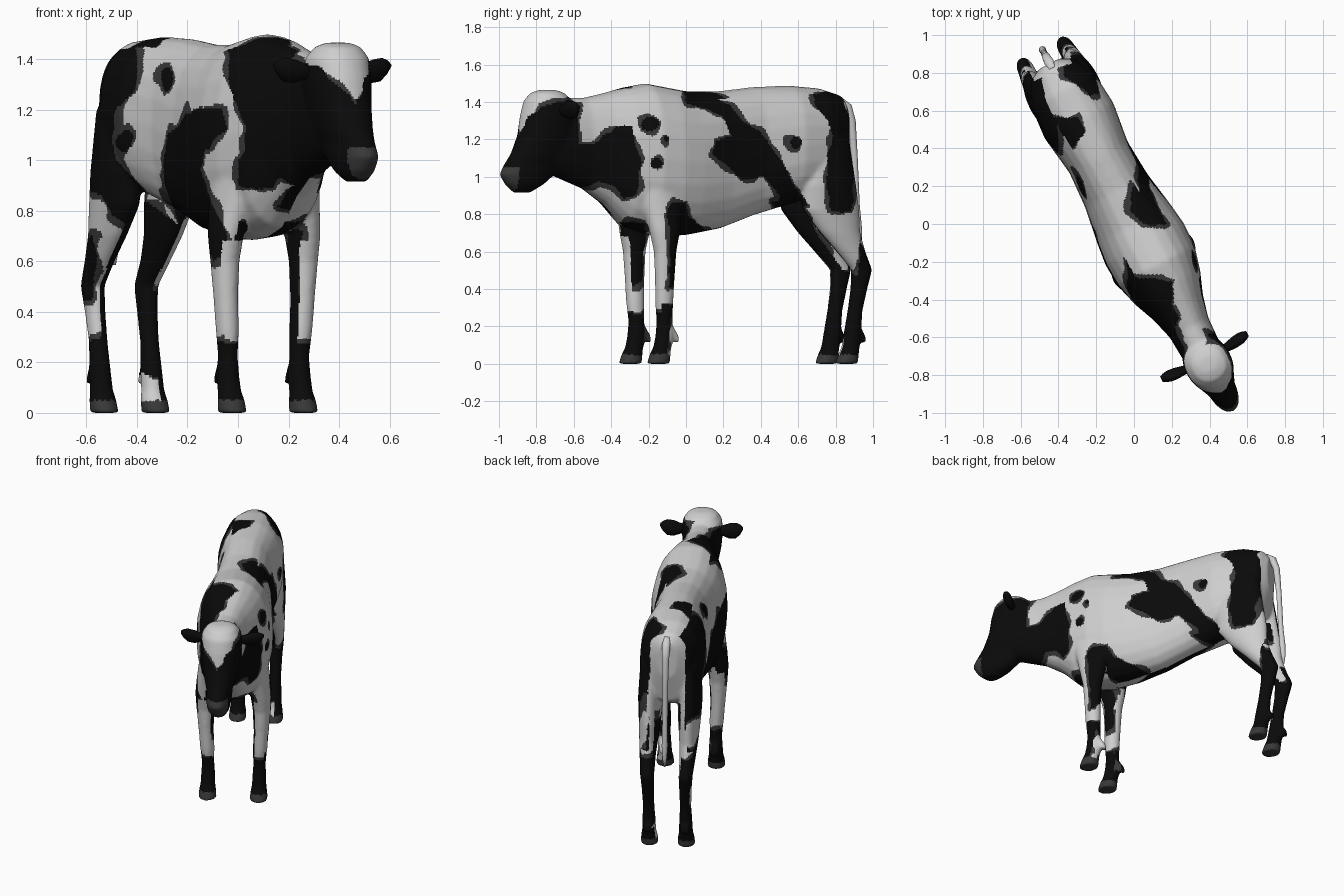
import bpy, bmesh, math
from mathutils import Vector, Matrix, noise

TURN = Matrix.Rotation(math.radians(28), 4, 'Z')   # the animal stands diagonally
SIDE = TURN.to_3x3() @ Vector((1, 0, 0))           # towards its left flank
AHEAD = TURN.to_3x3() @ Vector((0, -1, 0))         # towards its nose
SEG = 24


def material(name, v):
    m = bpy.data.materials.new(name)
    m.diffuse_color = (v, v, v, 1)
    return m


WHITE = material("white_coat", 0.62)
BLACK = material("black_coat", 0.003)
GREY = material("dark_grey_fringe", 0.04)


def loft(bm, rings, power=1.0):
    """Skin closed rings given as (centre, axis a, axis b)."""
    loops = []
    for c, a, b in rings:
        loop = []
        for i in range(SEG):
            t = 2 * math.pi * i / SEG
            ca, sa = math.cos(t), math.sin(t)
            ca = math.copysign(abs(ca) ** power, ca)
            sa = math.copysign(abs(sa) ** power, sa)
            loop.append(bm.verts.new(Vector(c) + Vector(a) * ca + Vector(b) * sa))
        loops.append(loop)
    for p, q in zip(loops, loops[1:]):
        for i in range(SEG):
            j = (i + 1) % SEG
            bm.faces.new((p[i], p[j], q[j], q[i]))
    bm.faces.new(loops[0][::-1])
    bm.faces.new(loops[-1])


def flat_ring(x, y, z, rx, ry):
    return ((x, y, z), (rx, 0, 0), (0, ry, 0))


def make(name, bm, mats):
    bmesh.ops.recalc_face_normals(bm, faces=bm.faces[:])
    me = bpy.data.meshes.new(name)
    bm.to_mesh(me)
    bm.free()
    ob = bpy.data.objects.new(name, me)
    bpy.context.collection.objects.link(ob)
    for m in mats:
        me.materials.append(m)
    return ob


# --- torso and neck: y, top, bottom, half width
bm = bmesh.new()
torso = [(.96, 1.385, 1.15, .06), (.92, 1.435, .97, .135), (.8, 1.47, .9, .19),
         (.62, 1.485, .85, .205), (.4, 1.477, .79, .175), (.2, 1.455, .72, .187),
         (.0, 1.455, .685, .22), (-.12, 1.475, .68, .235), (-.25, 1.497, .69, .23),
         (-.38, 1.475, .73, .195), (-.5, 1.445, .85, .147), (-.62, 1.42, .93, .115),
         (-.75, 1.42, .98, .108), (-.85, 1.41, 1.02, .1)]
loft(bm, [((0, y, (t + b) / 2), (w, 0, 0), (0, 0, (t - b) / 2)) for y, t, b, w in torso], .86)

# --- head: z, front, back, half width
head = [(1.462, -.88, -.80, .05), (1.445, -.93, -.75, .09), (1.40, -.968, -.70, .122),
        (1.32, -.99, -.68, .127), (1.22, -1.008, -.68, .118), (1.12, -1.053, -.70, .098),
        (1.06, -1.098, -.75, .078), (1.01, -1.125, -.80, .078), (.955, -1.09, -.87, .068),
        (.912, -1.04, -.95, .04)]
loft(bm, [flat_ring(0, (f + b) / 2, z, w, (b - f) / 2) for z, f, b, w in head], .92)

# --- legs: x, y, z, half width, half depth
front_leg = [(.14, -.23, .95, .07, .14), (.155, -.22, .8, .075, .11), (.172, -.22, .7, .067, .085),
             (.176, -.22, .6, .057, .062), (.172, -.22, .45, .047, .054), (.165, -.22, .33, .045, .05),
             (.16, -.215, .22, .038, .044), (.16, -.215, .14, .044, .052), (.16, -.23, .08, .046, .05),
             (.16, -.24, .055, .052, .056), (.16, -.253, -.003, .057, .064)]
hind_leg = [(.12, .79, 1.2, .065, .13), (.125, .79, .95, .075, .17), (.123, .812, .82, .07, .168),
            (.125, .865, .7, .06, .12), (.125, .93, .6, .05, .086), (.12, 1.0, .5, .044, .06),
            (.117, .985, .4, .039, .048), (.115, .962, .28, .036, .042), (.115, .945, .15, .042, .049),
            (.115, .935, .085, .045, .05), (.115, .925, .055, .052, .055), (.115, .91, -.003, .056, .063)]
for s in (-1, 1):
    for leg, heel in ((front_leg, -.165), (hind_leg, .99)):
        loft(bm, [flat_ring(s * x, y, z, rx, ry) for x, y, z, rx, ry in leg])
        # dewclaw behind the pastern
        loft(bm, [flat_ring(s * leg[-1][0], heel + d, z, .03, r)
                  for d, z, r in ((-.01, .19, .012), (.01, .145, .022), (.022, .11, .012))])

# --- fuse everything into one smooth body
body = make("cow_body", bm, (WHITE, BLACK, GREY))
mod = body.modifiers.new("fuse", 'REMESH')
mod.mode, mod.voxel_size = 'VOXEL', .0095
mod = body.modifiers.new("soften", 'SMOOTH')
mod.factor, mod.iterations = .5, 12
dg = bpy.context.evaluated_depsgraph_get()
mesh = bpy.data.meshes.new_from_object(body.evaluated_get(dg))
body.modifiers.clear()
body.data = mesh
mesh.materials.clear()
for m in (WHITE, BLACK, GREY):
    mesh.materials.append(m)
mesh.transform(TURN)
mesh.transform(Matrix.Translation((0, 0, -min(v.co.z for v in mesh.vertices))))


# --- coat patches
def spot(cx, cz, rx, rz):
    return [(cx + rx * math.cos(i * .628), cz + rz * math.sin(i * .628)) for i in range(10)]


# left flank, outlines in (y, z)
rump_l = [(.67, 1.5), (.8, 1.5), (.88, 1.3), (.9, 1.0), (.89, .81), (.77, .82), (.75, .97),
          (.76, 1.12), (.79, 1.22), (.75, 1.31), (.69, 1.38)]
flank_l = [(0, 1.46), (.1, 1.45), (.24, 1.38), (.3, 1.3), (.4, 1.24), (.52, 1.07), (.58, .95), (.66, .84),
           (.48, .84), (.5, .9), (.42, 1.0), (.3, .98), (.22, 1.06), (.14, 1.12), (.15, 1.2), (.24, 1.22),
           (.2, 1.32), (.1, 1.37), (0, 1.39)]
face_l = [(-1.1, .85), (-1.1, 1.2), (-.91, 1.21), (-.85, 1.3), (-.77, 1.37), (-.63, 1.41), (-.58, 1.38),
          (-.57, 1.17), (-.45, 1.2), (-.38, 1.27), (-.28, 1.27), (-.28, 1.18), (-.24, 1.1), (-.27, .9),
          (-.33, .88), (-.38, .95), (-.46, .97), (-.6, .93), (-.8, .85)]
LEFT = [rump_l, flank_l, face_l, spot(.59, 1.18, .03, .04), spot(-.19, 1.28, .055, .04),
        spot(-.16, 1.07, .03, .035), spot(-.1, 1.2, .016, .016),
        [(-.06, .87), (0, .86), (.02, .78), (.1, .72), (.1, .64), (-.04, .64), (-.07, .4), (-.09, .4),
         (-.085, .7), (-.1, .83)],                                        # elbow
        [(-.18, .03), (-.1, .03), (-.08, .2), (-.07, .32), (-.18, .32)],  # left fore shin
        [(-.4, .75), (-.22, .75), (-.23, .43), (-.34, .4)],               # right foreleg inside
        [(-.36, .03), (-.22, .03), (-.23, .27), (-.35, .27)],
        [(.45, .87), (.62, .86), (.69, .71), (.84, .5), (.92, .47), (.94, .75), (1, .75), (1.1, .4),
         (1.0, .03), (.65, .03), (.75, .5)]]                              # hind legs
# right flank, outlines in (x, z)
rump_r = [(-.51, 1.43), (-.4, 1.47), (-.4, 1.38), (-.41, 1.28), (-.47, 1.2), (-.5, 1.1), (-.48, 1.0),
          (-.37, .88), (-.38, .8), (-.44, .75), (-.5, .78), (-.54, .86), (-.64, .9), (-.6, 1.3)]
flank_r = [(-.19, 1.2), (-.06, 1.2), (-.04, 1.12), (-.1, 1.07), (-.15, .97), (-.1, .82), (-.05, .72),
           (-.05, .64), (-.1, .6), (-.12, .72), (-.22, .7), (-.27, .85), (-.3, .95), (-.28, 1.1)]
face_r = [(-.04, 1.47), (.2, 1.46), (.22, 1.38), (.33, 1.37), (.36, 1.32), (.43, 1.27), (.48, 1.2),
          (.6, 1.2), (.6, .85), (.36, .9), (.33, .82), (.25, .79), (.15, .82), (.22, .9), (.17, .93),
          (.1, .88), (0, .9), (0, 1.0), (.04, 1.12), (0, 1.2), (-.03, 1.3)]
RIGHT = [rump_r, flank_r, face_r, spot(-.28, 1.32, .025, .05), spot(-.45, 1.08, .035, .05),
         [(-.38, .85), (-.2, .72), (-.27, .6), (-.3, .45), (-.29, .15), (-.4, .15), (-.43, .5)],
         [(-.57, .7), (-.56, .56), (-.585, .45), (-.64, .45), (-.64, .65)],
         [(-.62, .28), (-.5, .3), (-.48, .03), (-.62, .03)],
         [(-.1, .28), (.03, .29), (.05, .03), (-.1, .03)],
         [(.19, .72), (.26, .72), (.24, .5), (.25, .35), (.32, .33), (.32, .03), (.16, .03)]]
# back seen from above, outlines in (x, y)
TOP = [[(0, .22), (.05, .25), (.17, .06), (.19, 0), (.05, 0), (-.02, .07)],
       [(-.12, -.28), (.2, -.3), (.2, -.42), (.24, -.5), (.2, -.68), (0, -.5)],
       [(-.38, .9), (-.26, .92), (-.15, .75), (-.16, .68), (-.25, .7), (-.37, .78)],
       [(-.5, .57), (-.3, .57), (-.26, .5), (-.3, .42), (-.4, .37), (-.56, .5)]]


def boxed(polys):
    return [(p, min(a for a, b in p) - .05, max(a for a, b in p) + .05,
             min(b for a, b in p) - .05, max(b for a, b in p) + .05) for p in polys]


LEFT, RIGHT, TOP = boxed(LEFT), boxed(RIGHT), boxed(TOP)


def outside(px, py, patches):
    """Distance to the nearest patch, 0 when inside one."""
    best = 1.0
    for poly, x0, x1, y0, y1 in patches:
        if not (x0 < px < x1 and y0 < py < y1):
            continue
        inside = False
        for (ax, ay), (bx, by) in zip(poly, poly[1:] + poly[:1]):
            if (ay > py) != (by > py) and px < ax + (py - ay) * (bx - ax) / (by - ay):
                inside = not inside
            dx, dy = bx - ax, by - ay
            t = max(0, min(1, ((px - ax) * dx + (py - ay) * dy) / (dx * dx + dy * dy + 1e-9)))
            best = min(best, math.hypot(px - ax - t * dx, py - ay - t * dy))
        if inside:
            return 0
    return best


back = TURN.inverted()
for f in mesh.polygons:
    c, n = f.center.copy(), f.normal
    f.use_smooth = True
    p = back @ c
    ahead = n.dot(AHEAD)
    if c.z < .05 or (p.y < -1.045 and c.z < 1.05):   # hooves and muzzle
        f.material_index = 2
        continue
    w = noise.noise(c * 14) * .015
    if n.z > .75 and c.z > 1.3:
        d = outside(c.x + w, c.y - w, TOP)
    elif p.y > .7 and ahead < -.5 and (c.z < .66 or abs(p.x) < .11):   # rear: pale seat, black shanks
        d = max(0, c.z + w - .62)
    elif p.y < 0 and c.z < .68 and (ahead > .65 or (ahead < -.6 and p.x < 0)):   # front of forelegs
        d = max(0, c.z + w - .28)
    elif n.dot(SIDE) > 0:
        d = outside(c.y + w, c.z - w, LEFT)
    else:
        d = outside(c.x + w, c.z - w, RIGHT)
    fringe = .016 + .034 * noise.noise(c * 9 + Vector((5, 3, 1)))
    f.material_index = 1 if d == 0 else 2 if d < fringe else 0

# --- ears: x, z, half height
for s, side in ((1, "left"), (-1, "right")):
    bm = bmesh.new()
    ear = [(.09, 1.35, .02), (.13, 1.35, .03), (.175, 1.352, .045), (.215, 1.358, .045),
           (.24, 1.366, .03), (.258, 1.375, .008)]
    loft(bm, [((s * x, -.82 + .1 * x, z), (0, .3 * h + .012, .3 * h), (0, -.4 * h, h)) for x, z, h in ear])
    ob = make(side + "_ear", bm, (BLACK,))
    ob.data.transform(TURN)
    ob.data.shade_smooth()

# --- tail: y, z, radius
bm = bmesh.new()
loft(bm, [flat_ring(.005, y, z, r, r) for y, z, r in
          ((.93, 1.42, .015), (.97, 1.385, .026), (1.0, 1.3, .022), (1.018, 1.1, .017),
           (1.03, .85, .017), (1.042, .72, .019), (1.047, .64, .014), (1.05, .585, .005))])
tail = make("tail", bm, (WHITE,))
tail.data.transform(TURN)
tail.data.shade_smooth()
